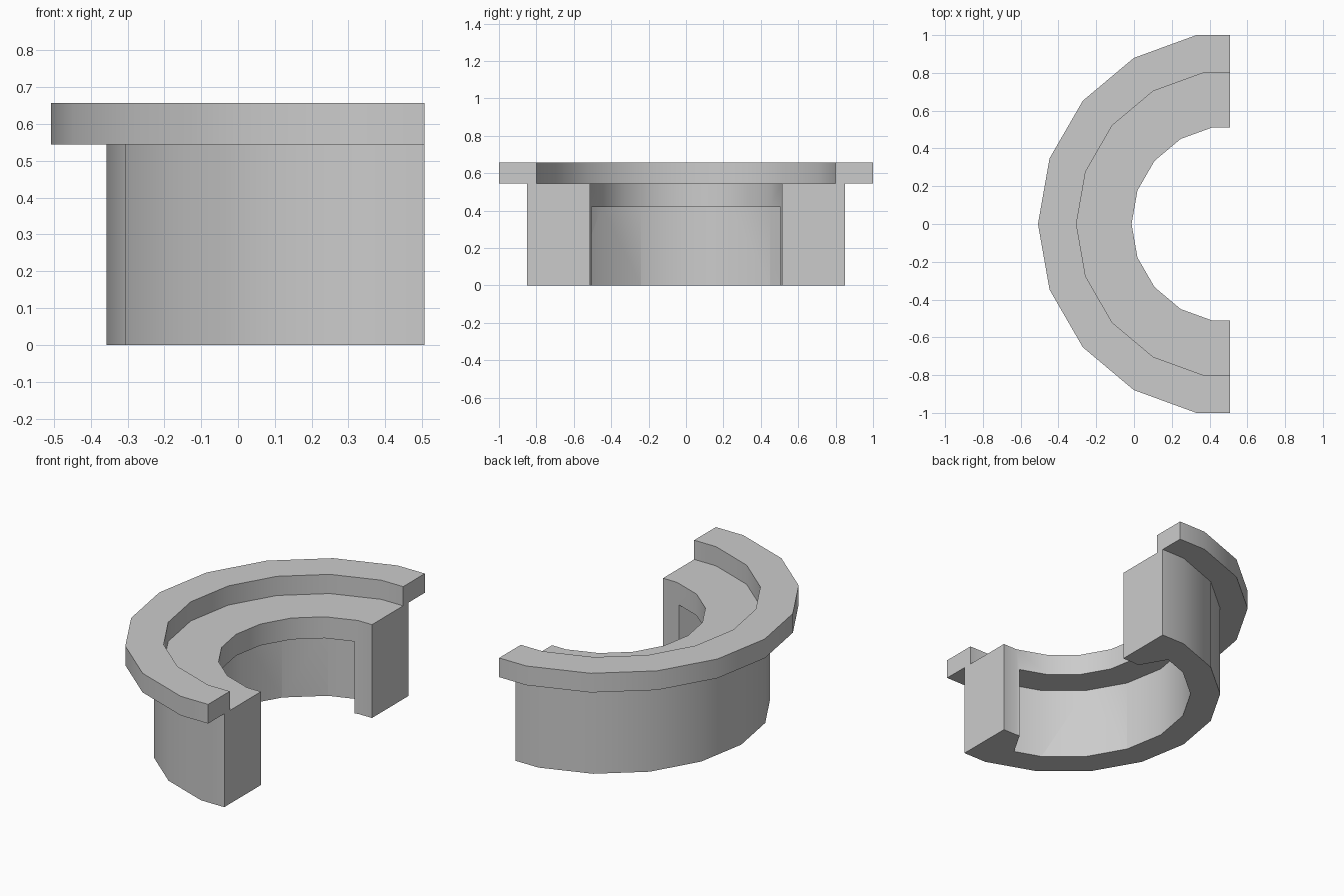
import bpy, bmesh
from math import radians, cos, sin

if "Cube" in bpy.data.objects:
    bpy.data.objects.remove(bpy.data.objects["Cube"])

CX = 0.507            # ring axis sits on the cut plane
STEP = 20             # 18-sided ring


def ring_point(r, deg):
    # on the cut plane the section falls mid-facet
    k = cos(radians(10)) if deg in (90, 270) else 1.0
    return CX + r * k * cos(radians(deg)), r * k * sin(radians(deg))


def make_object(name, bm):
    bmesh.ops.recalc_face_normals(bm, faces=bm.faces[:])
    me = bpy.data.meshes.new(name)
    bm.to_mesh(me)
    bm.free()
    ob = bpy.data.objects.new(name, me)
    bpy.context.collection.objects.link(ob)
    return ob


# Half collar: cross-section (radius, height) swept through half a turn
profile = [(0.52, 0), (0.864, 0), (0.864, 0.545), (1.0154, 0.545),
           (1.0154, 0.657), (0.812, 0.657), (0.812, 0.545), (0.52, 0.545)]
angles = [90] + list(range(100, 261, STEP)) + [270]
bm = bmesh.new()
sections = [[bm.verts.new((*ring_point(r, a), z)) for r, z in profile]
            for a in angles]
n = len(profile)
for s, t in zip(sections, sections[1:]):
    for i in range(n):
        j = (i + 1) % n
        bm.faces.new((s[i], s[j], t[j], t[i]))
bm.faces.new(sections[0])
bm.faces.new(sections[-1])
collar = make_object("half_collar", bm)

# Groove cutter: widens the lower bore, leaving a solid block at each end
half = [(CX - 0.05, 0.405), (CX - 0.198, 0.661)]
outline = half + [ring_point(0.70, a) for a in range(120, 241, STEP)]
outline += [(x, -y) for x, y in reversed(half)]
bm = bmesh.new()
base = bm.faces.new([bm.verts.new((x, y, -0.1)) for x, y in outline])
ext = bmesh.ops.extrude_face_region(bm, geom=[base], use_keep_orig=True)
top = [g for g in ext["geom"] if isinstance(g, bmesh.types.BMVert)]
bmesh.ops.translate(bm, verts=top, vec=(0, 0, 0.52))
cutter = make_object("groove_cutter", bm)
cutter.hide_render = True

# Cut the groove and shade
mod = collar.modifiers.new("groove", 'BOOLEAN')
mod.operation = 'DIFFERENCE'
mod.solver = 'EXACT'
mod.object = cutter
bpy.ops.object.select_all(action='DESELECT')
bpy.context.view_layer.objects.active = collar
collar.select_set(True)
bpy.ops.object.modifier_apply(modifier=mod.name)
bpy.data.objects.remove(cutter, do_unlink=True)
bpy.ops.object.shade_smooth_by_angle(angle=radians(30))
